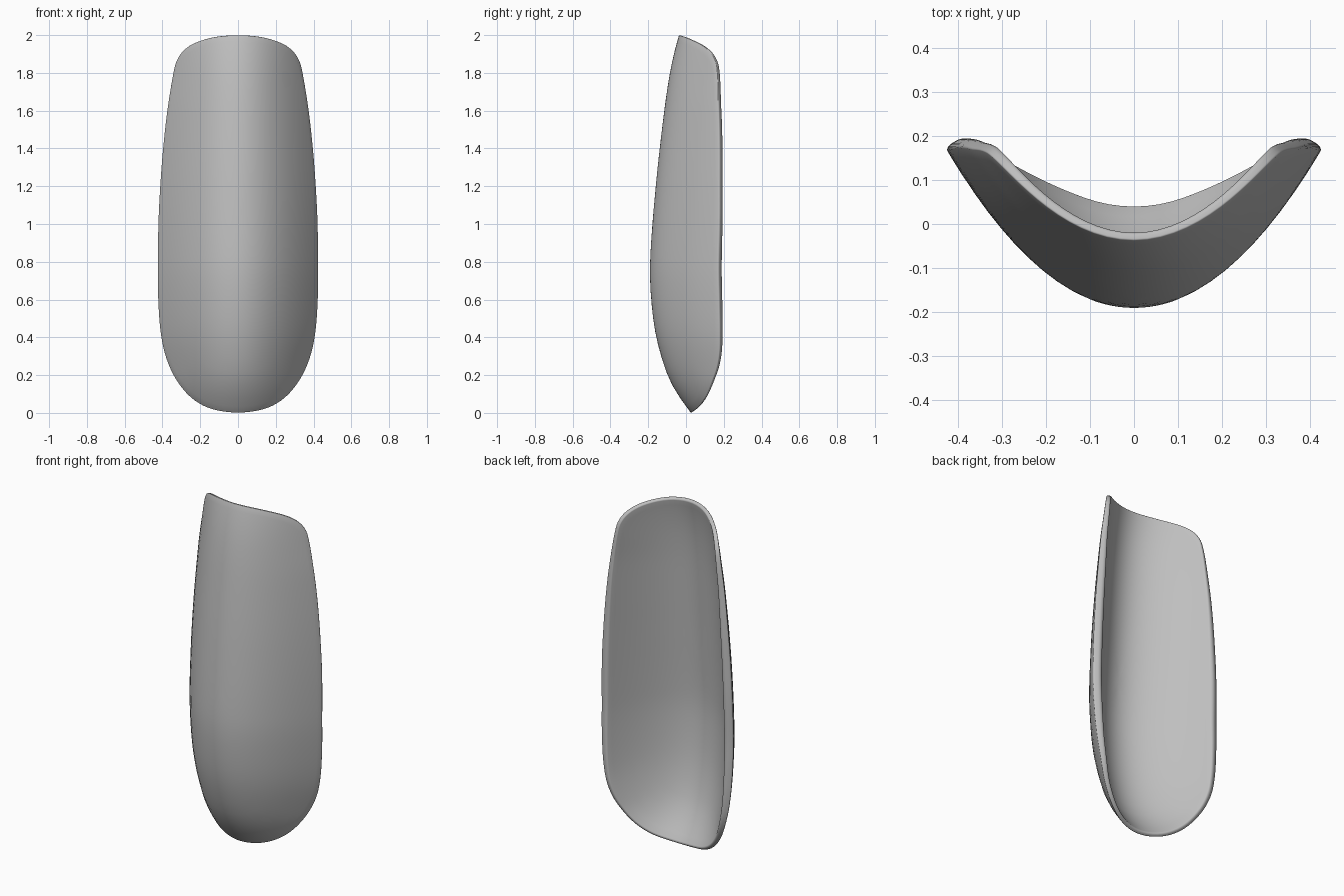
import bpy, bmesh, math
from mathutils import Vector

cube = bpy.data.objects.get("Cube")
if cube:
    bpy.data.objects.remove(cube, do_unlink=True)


def smooth(points, t):
    """Smooth curve value at t through (t, value) points."""
    n = len(points)
    i = max(j for j in range(n - 1) if j == 0 or points[j][0] <= t)

    def slope(j):
        a, b = points[max(j - 1, 0)], points[min(j + 1, n - 1)]
        return (b[1] - a[1]) / (b[0] - a[0])

    (t0, v0), (t1, v1) = points[i], points[i + 1]
    h = t1 - t0
    u = (t - t0) / h
    return ((1 + 2 * u) * (1 - u) ** 2 * v0 + u * (1 - u) ** 2 * h * slope(i)
            + u * u * (3 - 2 * u) * v1 + u * u * (u - 1) * h * slope(i + 1))


# Half outline (half width, height) from bottom to top
HALF = [(0, 0), (.12, .014), (.208, .05), (.28, .11), (.343, .2), (.388, .31),
        (.412, .43), (.424, .58), (.428, .75), (.425, 1), (.415, 1.2), (.399, 1.4),
        (.376, 1.6), (.345, 1.79), (.323, 1.87), (.283, 1.925), (.22, 1.963),
        (.12, 1.991), (0, 2.0)]
# Front centre line, sideways curvature and wall thickness, by height
CENTRE = [(0, .026), (.1, -.045), (.2, -.098), (.4, -.157), (.6, -.184), (.8, -.19),
          (1.2, -.16), (1.6, -.115), (1.8, -.085), (1.92, -.059), (2, -.037)]
BEND = [(0, 2.15), (.2, 2.12), (.4, 2.02), (.8, 1.98), (1.2, 1.96), (1.6, 2.04),
        (1.8, 2.14), (2, 2.15)]
WALL = [(0, .022), (.2, .03), (.5, .045), (.9, .05), (1.3, .046), (1.7, .032), (2, .02)]


def surface(x, z):
    return Vector((x, smooth(CENTRE, z) + smooth(BEND, z) * x * x, z))


def normal(x, z):
    e = .004
    dx = surface(x + e, z) - surface(x - e, z)
    dz = surface(x, z + e) - surface(x, z - e)
    return dz.cross(dx).normalized()      # points to the back


# Closed outline, symmetric left and right
loop = [(x, z) for x, z in HALF] + [(-x, z) for x, z in HALF[-2:0:-1]]
count = len(loop)
wrapped = [(i, loop[i % count]) for i in range(-2, count + 3)]
xs = [(i, p[0]) for i, p in wrapped]
zs = [(i, p[1]) for i, p in wrapped]
STEPS = 4
outline = [(smooth(xs, i / STEPS), smooth(zs, i / STEPS)) for i in range(count * STEPS)]

# Rings (scale, inset, depth), the last two in wall thicknesses:
# front face, tight front edge, softer back edge, back face
LIP, ROUND = .2, .5
scales = [i / 14 for i in range(1, 14)] + [.97]
turn = [math.pi / 2 * k / 8 for k in range(9)]
rings = [(s, LIP, 0) for s in scales]
rings += [(1, LIP * (1 - math.sin(a)), LIP * (1 - math.cos(a))) for a in turn[::2]]
rings += [(1, ROUND * (1 - math.cos(a)), 1 - ROUND * (1 - math.sin(a))) for a in turn]
rings += [(s, ROUND, 1) for s in reversed(scales)]

bm = bmesh.new()
MID = Vector((0, 0, 1))


def place(x, z, depth):
    return bm.verts.new(surface(x, z) + normal(x, z) * depth * smooth(WALL, z))


def ring(scale, inset, depth):
    verts = []
    for x, z in outline:
        edge = Vector((x, 0, z)) - MID
        pull = inset * smooth(WALL, z) * abs(normal(x, z).y)
        p = MID + (edge - edge.normalized() * pull) * scale
        verts.append(place(p.x, p.z, depth))
    return verts


grid = [ring(*r) for r in rings]
total = len(outline)
for a, b in zip(grid, grid[1:]):
    for i in range(total):
        j = (i + 1) % total
        bm.faces.new((a[i], a[j], b[j], b[i]))
for end, depth in ((grid[0], 0), (grid[-1], 1)):
    hub = place(0, 1, depth)
    for i in range(total):
        bm.faces.new((hub, end[i], end[(i + 1) % total]))
bmesh.ops.recalc_face_normals(bm, faces=bm.faces)
for f in bm.faces:
    f.smooth = True

mesh = bpy.data.meshes.new("curved_shell")
bm.to_mesh(mesh)
bm.free()
shell = bpy.data.objects.new("curved_shell", mesh)
bpy.context.collection.objects.link(shell)

# Plain grey finish
grey = bpy.data.materials.new("plain_grey")
grey.use_nodes = True
colour = (.52, .52, .52, 1)
grey.diffuse_color = colour
grey.node_tree.nodes["Principled BSDF"].inputs["Base Color"].default_value = colour
mesh.materials.append(grey)
